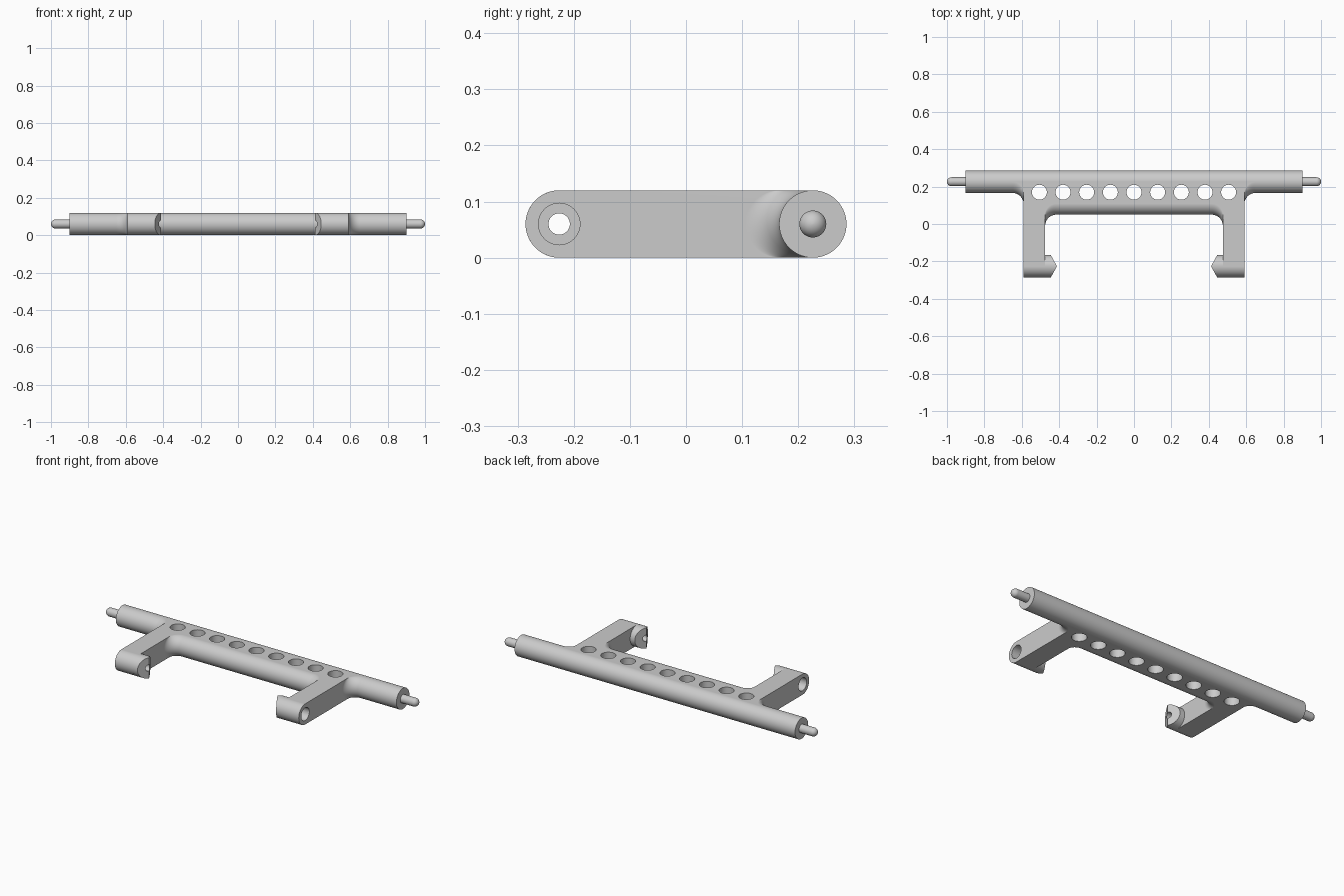
import bpy, bmesh, math

cube = bpy.data.objects.get("Cube")
if cube:
    bpy.data.objects.remove(cube, do_unlink=True)

R = 0.06            # half thickness of the whole part
ROD_Y, WEB_Y, ARM_Y = 0.226, 0.11, -0.226
ARM_IN, ARM_OUT = 0.475, 0.59
FILLET = 0.06
SEG = 48

grey = bpy.data.materials.new("light_grey")
grey.use_nodes = True
colour = (0.6, 0.6, 0.6, 1)
grey.diffuse_color = colour
grey.node_tree.nodes["Principled BSDF"].inputs["Base Color"].default_value = colour


def make(name, bm):
    bmesh.ops.recalc_face_normals(bm, faces=bm.faces[:])
    mesh = bpy.data.meshes.new(name)
    bm.to_mesh(mesh)
    bm.free()
    mesh.materials.append(grey)
    ob = bpy.data.objects.new(name, mesh)
    bpy.context.collection.objects.link(ob)
    return ob


def activate(ob):
    bpy.ops.object.select_all(action='DESELECT')
    ob.select_set(True)
    bpy.context.view_layer.objects.active = ob


def bridge(bm, a, b):
    for i in range(len(a)):
        j = (i + 1) % len(a)
        bm.faces.new((a[i], a[j], b[j], b[i]))


def lathe(name, profile, y, side):
    """Solid of revolution about an axis along x; profile is (x, radius)."""
    bm = bmesh.new()
    rings = []
    for x, r in profile:
        rings.append([bm.verts.new((side * x, y + r * math.sin(2 * math.pi * i / SEG),
                                    R + r * math.cos(2 * math.pi * i / SEG)))
                      for i in range(SEG)])
    for a, b in zip(rings, rings[1:]):
        bridge(bm, a, b)
    bm.faces.new(rings[0])
    bm.faces.new(rings[-1])
    return make(name, bm)


def cut(ob, cutter):
    mod = ob.modifiers.new("cut", 'BOOLEAN')
    mod.operation, mod.solver, mod.object = 'DIFFERENCE', 'EXACT', cutter
    activate(ob)
    bpy.ops.object.modifier_apply(modifier=mod.name)


def smooth(ob):
    activate(ob)
    bpy.ops.object.shade_smooth_by_angle(angle=math.radians(32))
    mod = ob.modifiers.new("normals", 'WEIGHTED_NORMAL')
    mod.keep_sharp = True


def arc(cx, cy, start, end, n=12):
    angles = [math.radians(start + (end - start) * i / n) for i in range(n + 1)]
    return [(cx + FILLET * math.cos(a), cy + FILLET * math.sin(a)) for a in angles]


def outline(h):
    """Plan of the frame at the level where its rounded edges bulge by h."""
    half = [(0.9, ROD_Y + h), (0.9, ROD_Y - h)]
    half += arc(ARM_OUT + FILLET, ROD_Y - h - FILLET, 90, 180)
    half += [(ARM_OUT, ARM_Y - h), (ARM_IN, ARM_Y - h)]
    half += arc(ARM_IN - FILLET, WEB_Y - h - FILLET, 0, 90)
    return half + [(-x, y) for x, y in reversed(half)]


# Rod, web and both arms as one stack of outlines
bm = bmesh.new()
levels = []
steps = 28
for k in range(steps + 1):
    t = 0.02 + (math.pi - 0.04) * k / steps
    z = R - R * math.cos(t)
    levels.append([bm.verts.new((x, y, z)) for x, y in outline(R * math.sin(t))])
for a, b in zip(levels, levels[1:]):
    bridge(bm, a, b)
bm.faces.new(levels[0])
bm.faces.new(levels[-1])
frame = make("frame", bm)

# Row of round holes through the web
bm = bmesh.new()
for i in range(-4, 5):
    made = bmesh.ops.create_cone(bm, cap_ends=True, segments=40, radius1=0.04,
                                 radius2=0.04, depth=0.3)
    bmesh.ops.translate(bm, verts=made["verts"], vec=(i * 0.1265, 0.17, R))
cutters = [make("web_holes", bm)]
cut(frame, cutters[0])

for side, label in ((1, "left"), (-1, "right")):
    # Wedge-ended boss on the inner face of the arm
    bm = bmesh.new()
    base, tip = [], []
    for i in range(SEG):
        a = 2 * math.pi * i / SEG
        dy, dz = R * math.sin(a), R * math.cos(a)
        base.append(bm.verts.new((side * ARM_IN, ARM_Y + dy, R + dz)))
        tip.append(bm.verts.new((side * (0.412 + 0.55 * abs(dy)), ARM_Y + dy, R + dz)))
    bridge(bm, base, tip)
    bm.faces.new(base)
    bm.faces.new(tip[:SEG // 2 + 1])
    bm.faces.new(tip[SEG // 2:] + tip[:1])
    boss = make(label + "_boss", bm)

    # Stepped bore through arm and boss
    bore = lathe(label + "_bore", [(0.35, 0.019), (0.49, 0.019),
                                   (0.49, 0.037), (0.65, 0.037)], ARM_Y, side)
    cut(frame, bore)
    cut(boss, bore)
    cutters.append(bore)
    smooth(boss)

    # Round-nosed pivot pin
    r = 0.024
    nose = [(1 - r + r * math.sin(a), r * math.cos(a))
            for a in (math.radians(9.8 * i) for i in range(10))]
    smooth(lathe(label + "_pin", [(0.89, r)] + nose, ROD_Y, side))

smooth(frame)
for c in cutters:
    bpy.data.objects.remove(c, do_unlink=True)
